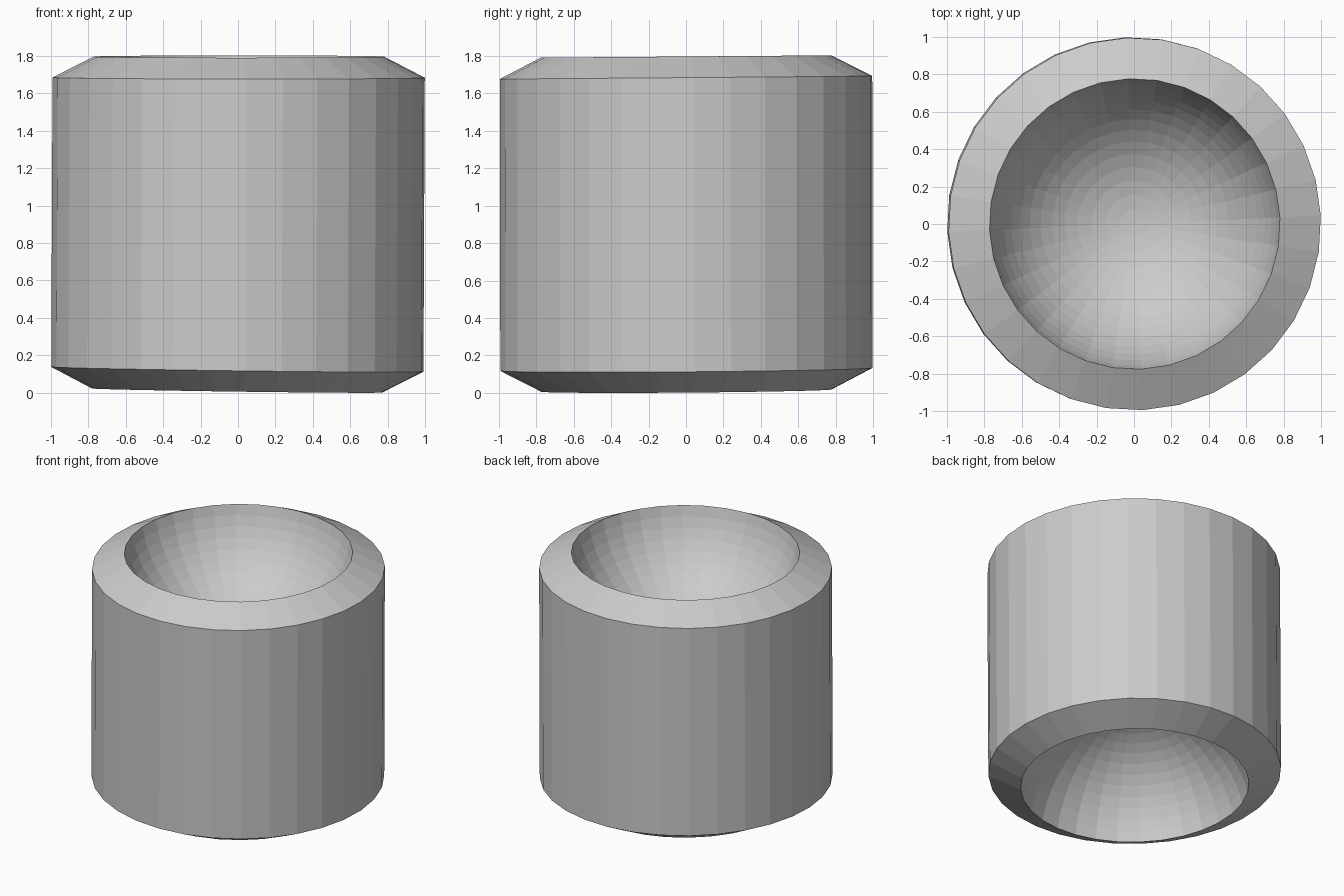
import bpy, bmesh
from math import sin, cos, pi, radians

if "Cube" in bpy.data.objects:
    bpy.data.objects.remove(bpy.data.objects["Cube"])

SEGMENTS = 32
BOWL_STEPS = 14
STEP = pi / 32
OUTER_R, RIM_R = 0.996, 0.777
BOWL_R = RIM_R / sin(BOWL_STEPS * STEP)
BOWL_DEPTH = BOWL_R * (1 - cos(BOWL_STEPS * STEP))
TOP_RIM, TOP_EDGE = 1.797, 1.685
LOW_RIM, LOW_EDGE = 0.012, 0.125

bm = bmesh.new()


def place(x, y, z):
    # slight hand-made skew of the two ends
    t = z / 1.8
    return (x - 0.004 + 0.008 * t, y + 0.003 - 0.003 * t,
            z + 0.008 * y - 0.014 * (1 - t) * x)


def ring(r, z):
    verts = []
    for i in range(SEGMENTS):
        a = 2 * pi * i / SEGMENTS + radians(2.5)
        verts.append(bm.verts.new(place(r * cos(a), r * sin(a), z)))
    return verts


# Profile from the lower bowl, round the outside, into the upper bowl
arc = [(BOWL_R * sin(k * STEP), BOWL_DEPTH - BOWL_R * (1 - cos(k * STEP)))
       for k in range(1, BOWL_STEPS + 1)]
profile = [(r, LOW_RIM + h) for r, h in arc]
profile += [(OUTER_R, LOW_EDGE), (OUTER_R, TOP_EDGE)]
profile += [(r, TOP_RIM - h) for r, h in reversed(arc)]

rings = [ring(r, z) for r, z in profile]
for a, b in zip(rings, rings[1:]):
    for i in range(SEGMENTS):
        j = (i + 1) % SEGMENTS
        bm.faces.new((a[i], a[j], b[j], b[i]))

# Bowl centres
for loop, z in ((rings[0], LOW_RIM + BOWL_DEPTH), (rings[-1], TOP_RIM - BOWL_DEPTH)):
    apex = bm.verts.new(place(0, 0, z))
    for i in range(SEGMENTS):
        bm.faces.new((loop[i], loop[(i + 1) % SEGMENTS], apex))

bmesh.ops.recalc_face_normals(bm, faces=bm.faces[:])
mesh = bpy.data.meshes.new("double_socket_cylinder")
bm.to_mesh(mesh)
bm.free()
bpy.context.collection.objects.link(bpy.data.objects.new("double_socket_cylinder", mesh))
